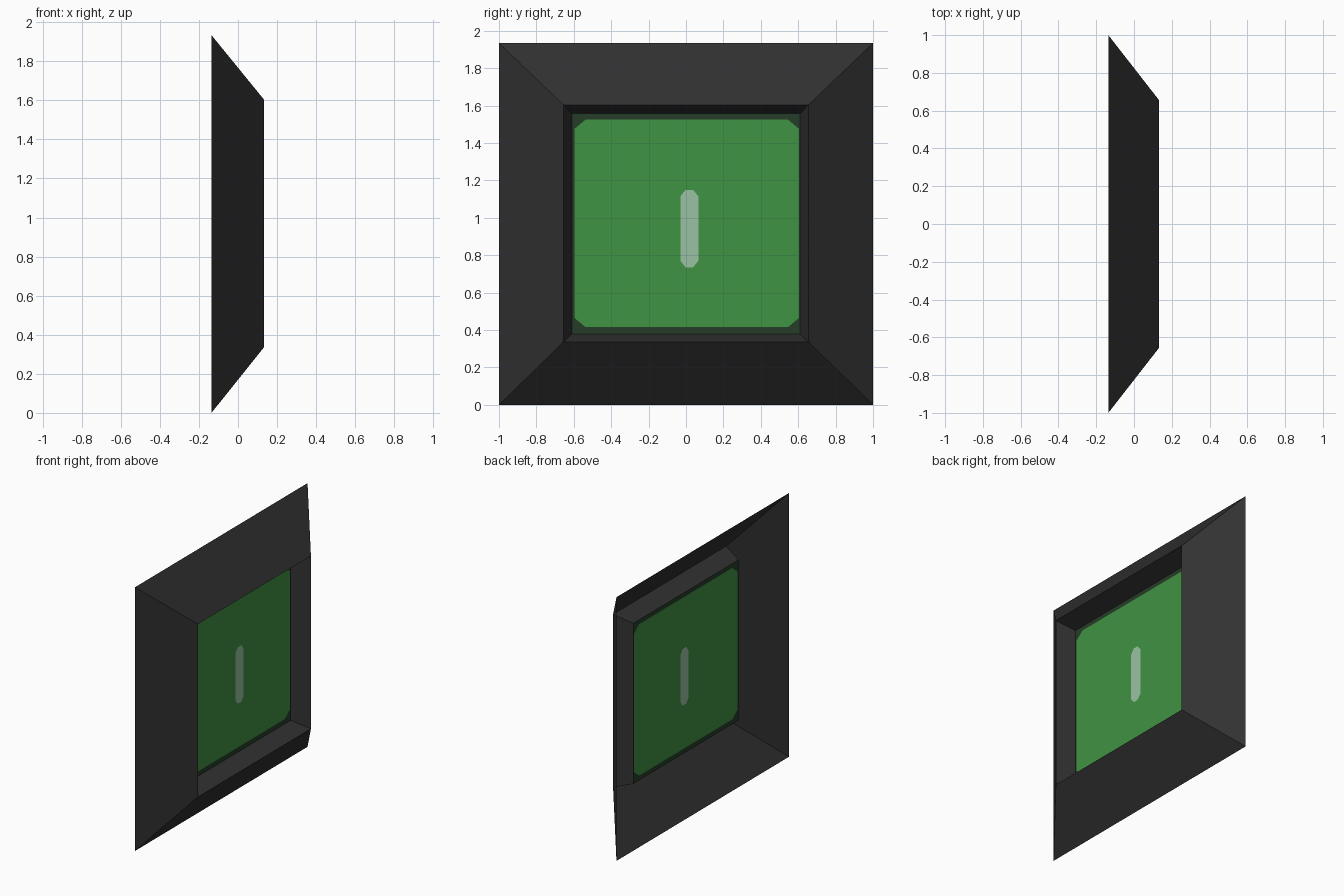
import bpy, bmesh

if "Cube" in bpy.data.objects:
    bpy.data.objects.remove(bpy.data.objects["Cube"])


def material(name, rgb):
    lin = [((c / 255 + 0.055) / 1.055) ** 2.4 for c in rgb]
    m = bpy.data.materials.new(name)
    m.diffuse_color = (*lin, 1)
    m.use_nodes = True
    m.node_tree.nodes["Principled BSDF"].inputs["Base Color"].default_value = m.diffuse_color
    return m


BLACK = material("charcoal", (49, 49, 49))
BORDER = material("dark green", (38, 60, 40))
GREEN = material("screen green", (63, 147, 67))
PALE = material("pale green", (154, 193, 162))


def outline(x, y0, y1, z0, z1, cy=0.0, cz=0.0):
    """Rectangle with cut corners, counter-clockwise seen from +x."""
    return [(x, y0 + cy, z0), (x, y1 - cy, z0), (x, y1, z0 + cz), (x, y1, z1 - cz),
            (x, y1 - cy, z1), (x, y0 + cy, z1), (x, y0, z1 - cz), (x, y0, z0 + cz)]


def nested(name, rings, mats, fill):
    """Bridge outlines from outside in; band i gets material i."""
    bm = bmesh.new()
    loops = [[bm.verts.new(p) for p in r] for r in rings]
    for i, (a, b) in enumerate(zip(loops, loops[1:])):
        for k in range(8):
            n = (k + 1) % 8
            bm.faces.new((a[k], a[n], b[n], b[k])).material_index = min(i, len(mats) - 1)
    if fill:
        bm.faces.new(loops[-1]).material_index = len(mats) - 1
    bmesh.ops.remove_doubles(bm, verts=bm.verts[:], dist=1e-5)
    me = bpy.data.meshes.new(name)
    bm.to_mesh(me)
    bm.free()
    for m in mats:
        me.materials.append(m)
    ob = bpy.data.objects.new(name, me)
    bpy.context.collection.objects.link(ob)
    return ob


# Open-backed frame: sloping outer faces, then the recess walls
nested("frame", [
    outline(-0.136, -1, 1, 0, 1.934),
    outline(0.133, -0.655, 0.655, 0.336, 1.604),
    outline(0.0, -0.61, 0.61, 0.38, 1.557),
], [BLACK], False)

# Thin screen: dark border, green field, pale upright mark
nested("screen", [
    outline(0.0, -0.61, 0.61, 0.38, 1.557),
    outline(0.0, -0.597, 0.605, 0.415, 1.525, 0.06, 0.05),
    outline(0.0, -0.03, 0.066, 0.735, 1.15, 0.028, 0.035),
], [BORDER, GREEN, PALE], True)
